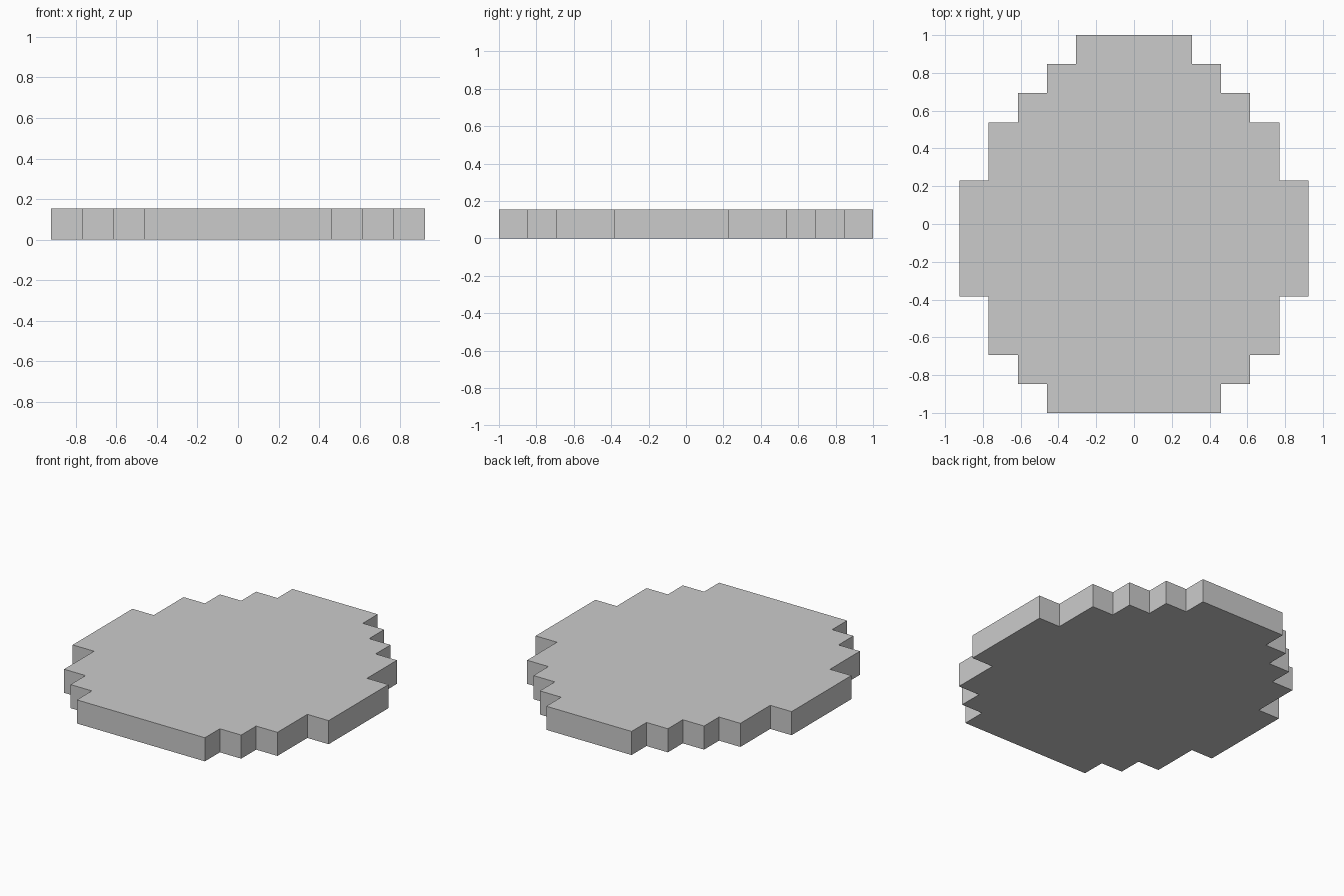
import bpy
import bmesh

if "Cube" in bpy.data.objects:
    bpy.data.objects.remove(bpy.data.objects["Cube"])

U = 2 / 13  # one step of the stepped outline

# (half width, depth) of each band from front to back, in steps
bands = [(3, 1), (4, 1), (5, 2), (6, 4), (5, 2), (4, 1), (3, 1), (2, 1)]

# Right half of the stepped outline, then mirrored to the left
right = []
y = -6.5
for half_width, depth in bands:
    right += [(half_width, y), (half_width, y + depth)]
    y += depth
outline = right + [(-px, py) for px, py in reversed(right)]

# Flat slab: outline face extruded up by one step
bm = bmesh.new()
base = bm.faces.new([bm.verts.new((px * U, py * U, 0)) for px, py in outline])
top = bmesh.ops.extrude_face_region(bm, geom=[base], use_keep_orig=True)
bmesh.ops.translate(bm, vec=(0, 0, U),
                    verts=[g for g in top["geom"] if isinstance(g, bmesh.types.BMVert)])
bmesh.ops.recalc_face_normals(bm, faces=bm.faces)

mesh = bpy.data.meshes.new("stepped_slab")
bm.to_mesh(mesh)
bm.free()
slab = bpy.data.objects.new("stepped_slab", mesh)
bpy.context.collection.objects.link(slab)
